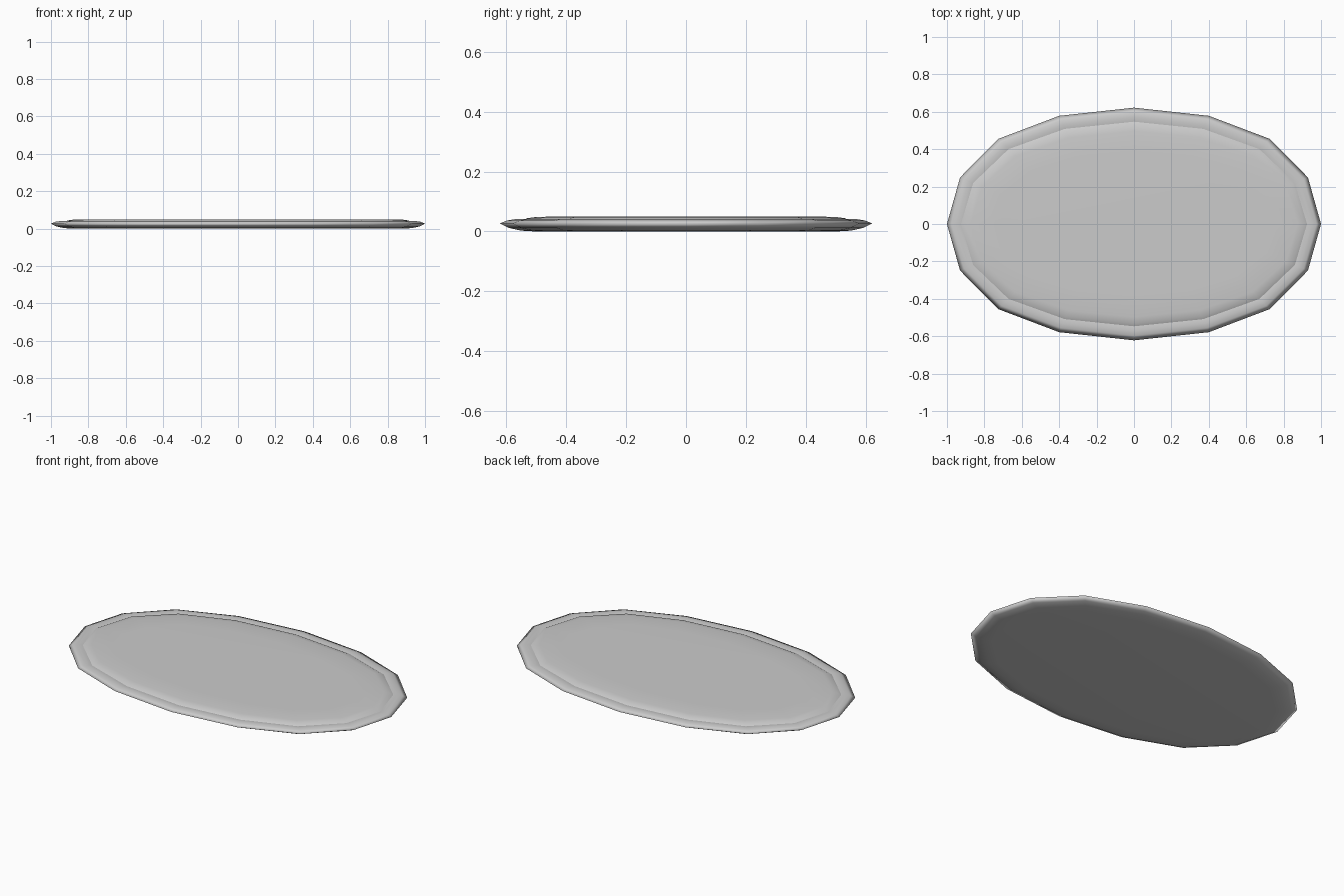
import bpy, bmesh

if "Cube" in bpy.data.objects:
    bpy.data.objects.remove(bpy.data.objects["Cube"])

# Sixteen-sided oval outline, mirrored from one quarter
q = [(1, 0), (0.93, 0.40), (0.725, 0.732), (0.40, 0.93)]
outline = []
for i in range(4):
    for x, y in q:
        if i % 2:
            x, y = [(0, 1), (-0.40, 0.93), (-0.725, 0.732), (-0.93, 0.40)][q.index((x, y))]
        s = 1 if i < 2 else -1
        outline.append((s * x, s * y))

# Rim cross-section from underside to top: (inset from edge, height)
profile = [(0.12, 0.0), (0.07, 0.003), (0.03, 0.012), (0.0, 0.027),
           (0.025, 0.037), (0.05, 0.041), (0.075, 0.037),
           (0.09, 0.044), (0.125, 0.049), (0.25, 0.05)]

bm = bmesh.new()
rings = [[bm.verts.new(((1 - o) * x, (0.622 - o) * y, z)) for x, y in outline]
         for o, z in profile]
for a, b in zip(rings, rings[1:]):
    for i in range(16):
        j = (i + 1) % 16
        bm.faces.new((a[i], a[j], b[j], b[i]))
# Flat underside and raised top panel
bm.faces.new(rings[0][::-1])
bm.faces.new(rings[-1])
bmesh.ops.recalc_face_normals(bm, faces=bm.faces)

mesh = bpy.data.meshes.new("oval_plate")
bm.to_mesh(mesh)
bm.free()
for p in mesh.polygons:
    p.use_smooth = True
plate = bpy.data.objects.new("oval_plate", mesh)
bpy.context.collection.objects.link(plate)
# Keep the groove between rim and raised panel crisp
for e in mesh.edges:
    if all(abs(mesh.vertices[v].co.z - 0.037) < 1e-5 and v // 16 == 6 for v in e.vertices):
        e.use_edge_sharp = True
